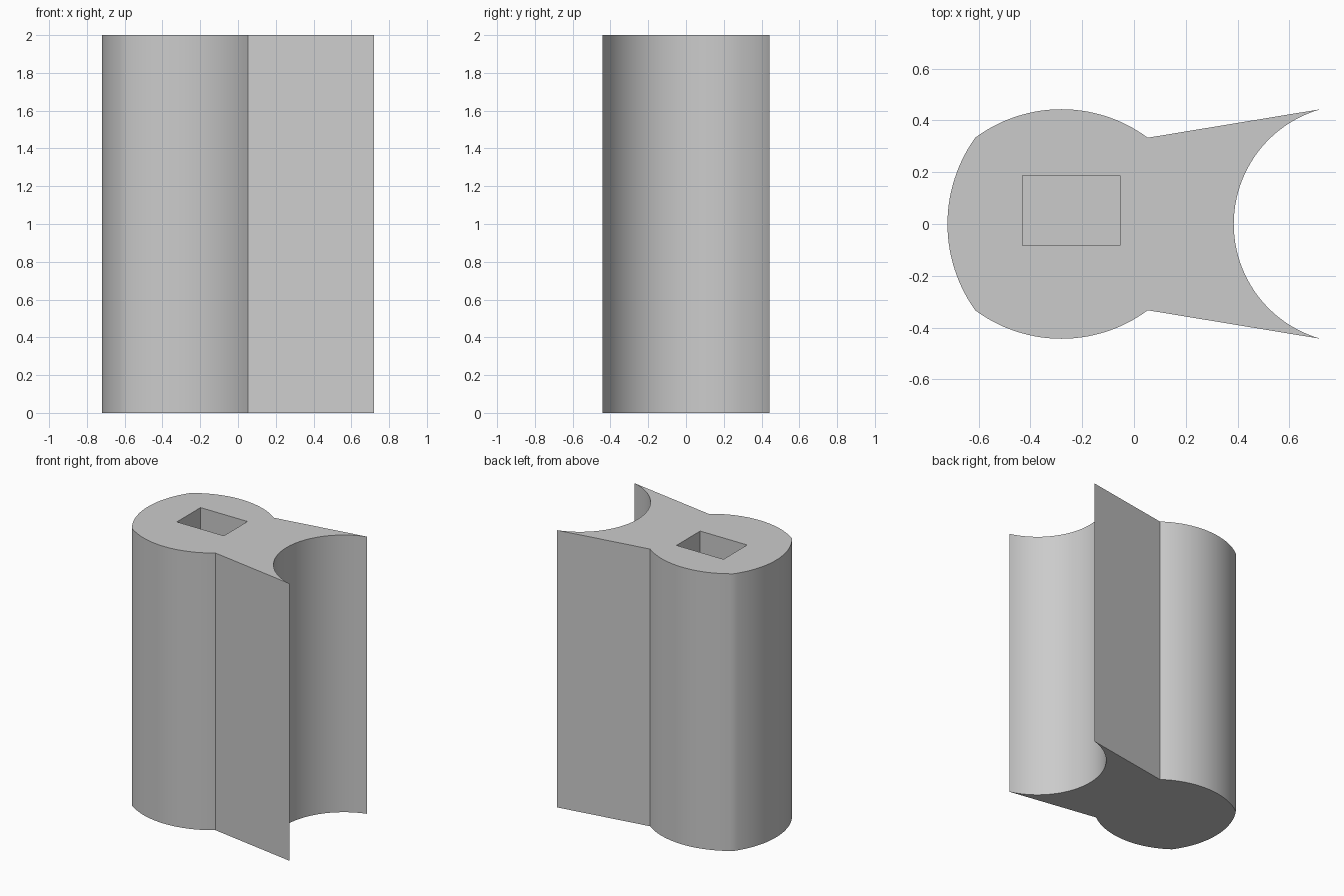
import bpy
import bmesh
import math
from mathutils import Vector

default = bpy.data.objects.get("Cube")
if default:
    bpy.data.objects.remove(default, do_unlink=True)

HEIGHT = 2.0
HALF_X, HALF_Y = 0.72, 0.443
WAIST_Y = 0.333
WAIST_LEFT, WAIST_RIGHT = -0.613, 0.053
SOCKET_DEPTH = 1.0

grey = bpy.data.materials.new("plain grey")
grey.use_nodes = True
colour = (0.6, 0.6, 0.6, 1)
grey.diffuse_color = colour
grey.node_tree.nodes["Principled BSDF"].inputs["Base Color"].default_value = colour


def arc(start, end, bulge, steps=28):
    """Points from start up to (not including) end; bulge is the rise left of the chord."""
    a, b = Vector(start), Vector(end)
    half = (b - a) / 2
    normal = Vector((-half.y, half.x)).normalized()
    turn = 2 * math.atan(abs(bulge) / half.length)
    radius = half.length / math.sin(turn)
    side = math.copysign(1, bulge)
    centre = a + half + normal * (bulge - side * radius)
    points = []
    for i in range(steps):
        t = turn * (2 * i / steps - 1)
        points.append(centre + radius * (half.normalized() * math.sin(t)
                                         + normal * side * math.cos(t)))
    return points


def prism(name, outline, bottom, top):
    """Extrude a closed outline upward into a solid."""
    bm = bmesh.new()
    base = bm.faces.new([bm.verts.new((p[0], p[1], bottom)) for p in outline])
    raised = bmesh.ops.extrude_face_region(bm, geom=[base], use_keep_orig=True)
    verts = [v for v in raised["geom"] if isinstance(v, bmesh.types.BMVert)]
    bmesh.ops.translate(bm, verts=verts, vec=(0, 0, top - bottom))
    bmesh.ops.recalc_face_normals(bm, faces=bm.faces)
    mesh = bpy.data.meshes.new(name)
    bm.to_mesh(mesh)
    bm.free()
    mesh.materials.append(grey)
    obj = bpy.data.objects.new(name, mesh)
    bpy.context.collection.objects.link(obj)
    return obj


# Column body: three convex arcs, two flared flats and a concave end
back_left, back_right = (WAIST_LEFT, WAIST_Y), (WAIST_RIGHT, WAIST_Y)
front_left, front_right = (WAIST_LEFT, -WAIST_Y), (WAIST_RIGHT, -WAIST_Y)
back_tip, front_tip = (HALF_X, HALF_Y), (HALF_X, -HALF_Y)
side_rise = HALF_Y - WAIST_Y
outline = (arc(front_left, back_left, HALF_X + WAIST_LEFT)
           + arc(back_left, back_right, side_rise)
           + [Vector(back_right)]
           + arc(back_tip, front_tip, -(HALF_X - 0.385), 48)
           + [Vector(front_tip)]
           + arc(front_right, front_left, side_rise))
body = prism("column_body", outline, 0, HEIGHT)

# Rectangular blind socket in the top
socket = prism("socket_cutter",
               [(-0.43, -0.083), (-0.055, -0.083), (-0.055, 0.187), (-0.43, 0.187)],
               HEIGHT - SOCKET_DEPTH, HEIGHT + 0.2)
socket.hide_render = True
cut = body.modifiers.new("socket", "BOOLEAN")
cut.operation = "DIFFERENCE"
cut.solver = "EXACT"
cut.object = socket

bpy.ops.object.select_all(action="DESELECT")
body.select_set(True)
bpy.context.view_layer.objects.active = body
bpy.ops.object.modifier_apply(modifier=cut.name)
bpy.data.objects.remove(socket, do_unlink=True)
bpy.ops.object.shade_smooth_by_angle(angle=math.radians(30))
